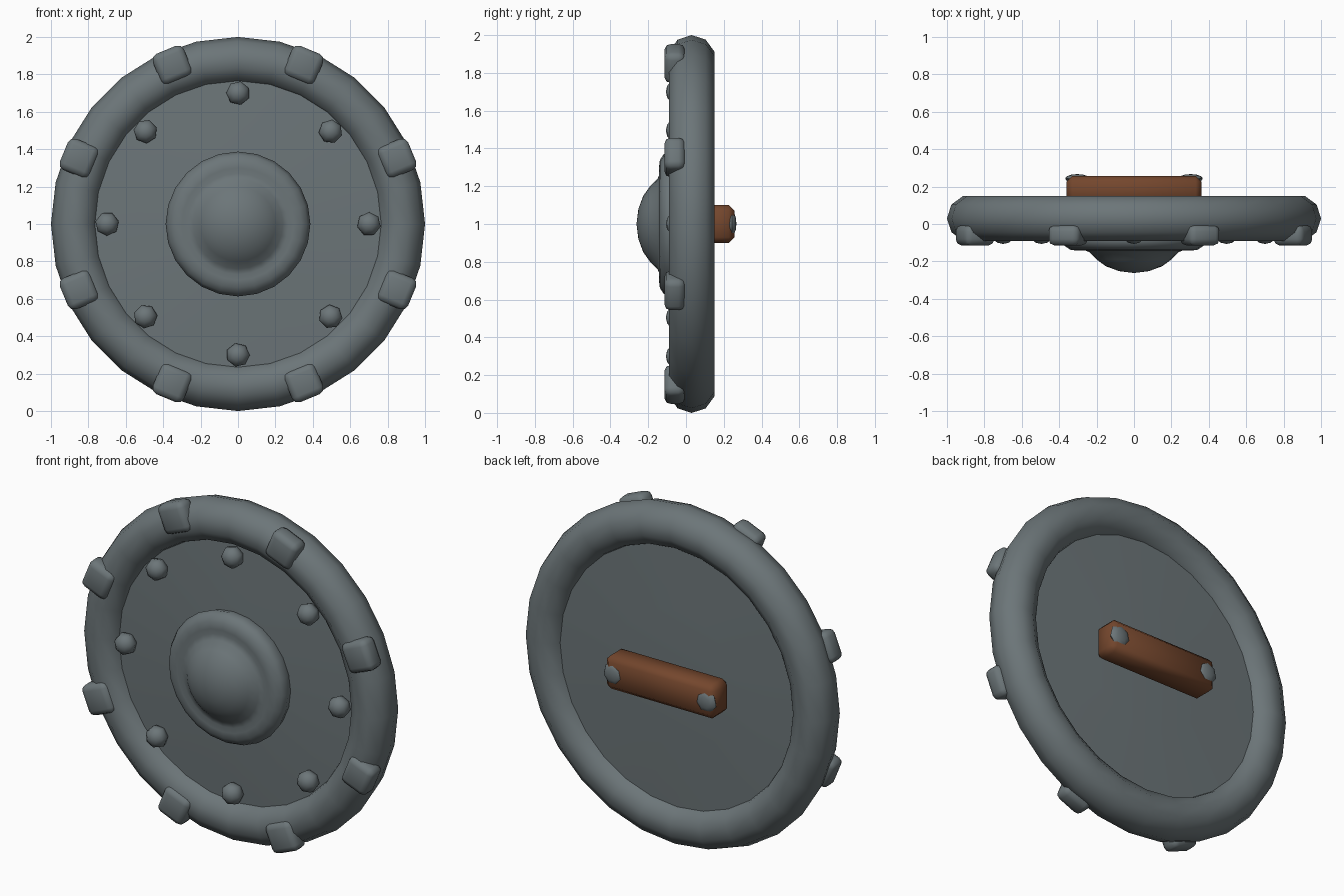
import bpy
import bmesh
import math
from mathutils import Matrix

if "Cube" in bpy.data.objects:
    bpy.data.objects.remove(bpy.data.objects["Cube"], do_unlink=True)


def make_material(name, rgb):
    mat = bpy.data.materials.new(name)
    mat.use_nodes = True
    colour = (*rgb, 1)
    mat.diffuse_color = colour
    mat.node_tree.nodes["Principled BSDF"].inputs["Base Color"].default_value = colour
    return mat


STEEL = make_material("dark steel", (0.15, 0.18, 0.19))
WOOD = make_material("brown wood", (0.175, 0.062, 0.026))
CENTRE = Matrix.Translation((0, 0, 1))


def finish(name, bm, mat, angle=60):
    bmesh.ops.recalc_face_normals(bm, faces=bm.faces)
    mesh = bpy.data.meshes.new(name)
    bm.to_mesh(mesh)
    bm.free()
    mesh.materials.append(mat)
    obj = bpy.data.objects.new(name, mesh)
    bpy.context.collection.objects.link(obj)
    bpy.ops.object.select_all(action='DESELECT')
    obj.select_set(True)
    bpy.context.view_layer.objects.active = obj
    bpy.ops.object.shade_smooth_by_angle(angle=math.radians(angle))
    return obj


def lathe(name, profile, steps, closed=False):
    """Spin (radius, depth) points about the front-to-back axis."""
    bm = bmesh.new()
    verts = [bm.verts.new((r, y, 0)) for r, y in profile]
    edges = [bm.edges.new(pair) for pair in zip(verts, verts[1:])]
    if closed:
        edges.append(bm.edges.new((verts[-1], verts[0])))
    bmesh.ops.spin(bm, geom=verts + edges, cent=(0, 0, 0), axis=(0, 1, 0),
                   angle=math.tau, steps=steps, use_duplicate=False)
    bmesh.ops.remove_doubles(bm, verts=bm.verts, dist=0.0005)
    bm.transform(CENTRE)
    return finish(name, bm, STEEL)


def rounded_box(name, size, place, bevel, mat, segments=1):
    bm = bmesh.new()
    bmesh.ops.create_cube(bm, size=1, matrix=Matrix.Diagonal((*size, 1)))
    bmesh.ops.bevel(bm, geom=bm.edges[:], offset=bevel, segments=segments,
                    profile=0.5, affect='EDGES')
    bm.transform(place)
    return finish(name, bm, mat)


def stud(name, place, radius, height):
    bm = bmesh.new()
    bmesh.ops.create_uvsphere(bm, u_segments=7, v_segments=6, radius=1)
    squash = Matrix.Diagonal((radius, height, radius, 1))
    bm.transform(place @ squash @ Matrix.Rotation(math.pi / 2, 4, 'X'))
    return finish(name, bm, STEEL)


# Round rim
ring = [(0.875 + 0.125 * math.cos(math.tau * i / 10),
         0.03 + 0.126 * math.sin(math.tau * i / 10)) for i in range(10)]
lathe("rim", ring, 28, closed=True)

# Plate, slightly domed on both faces
lathe("shield_plate", [(0, -0.05), (0.4, -0.04), (0.82, -0.015),
                       (0.82, 0.08), (0.4, 0.095), (0, 0.105)], 28)

# Central boss: dome flowing into a raised collar
lathe("boss", [(0, -0.262), (0.08, -0.252), (0.15, -0.226), (0.2, -0.19),
               (0.24, -0.15), (0.27, -0.138), (0.3, -0.143), (0.34, -0.138),
               (0.37, -0.118), (0.387, -0.088), (0.37, -0.03)], 24)

# Rim lugs and plate studs, eight of each
for i in range(8):
    turn = CENTRE @ Matrix.Rotation(math.tau * i / 8, 4, 'Y')
    half = turn @ Matrix.Rotation(math.tau / 16, 4, 'Y')
    rounded_box(f"rim_lug_{i + 1}", (0.175, 0.11, 0.18),
                half @ Matrix.Translation((0.92, -0.06, 0)), 0.034, STEEL, 2)
    stud(f"plate_stud_{i + 1}", turn @ Matrix.Translation((0.7, -0.052, 0)),
         0.064, 0.055)

# Back grip with two fixing studs
rounded_box("grip", (0.72, 0.155, 0.2), Matrix.Translation((0, 0.179, 1)), 0.03, WOOD)
for side, x in (("left", 0.303), ("right", -0.303)):
    stud(f"grip_stud_{side}", Matrix.Translation((x, 0.243, 1)), 0.067, 0.024)
